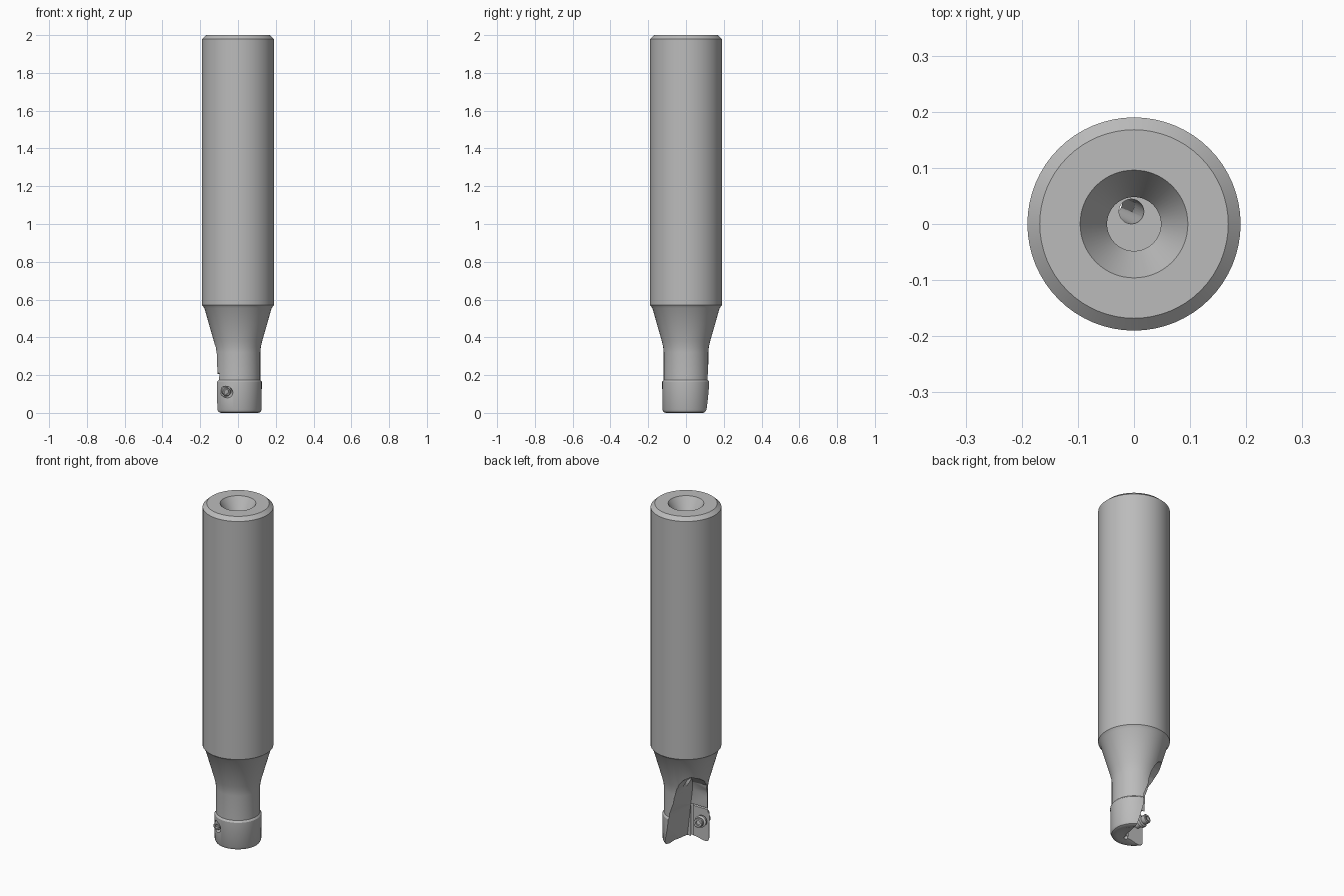
import bpy, bmesh, math
from mathutils import Vector

cube = bpy.data.objects.get("Cube")
if cube:
    bpy.data.objects.remove(cube, do_unlink=True)

steel = bpy.data.materials.new("grey steel")
steel.use_nodes = True
steel.diffuse_color = (0.5, 0.5, 0.5, 1)
steel.node_tree.nodes["Principled BSDF"].inputs["Base Color"].default_value = (0.5, 0.5, 0.5, 1)


def make_object(name, bm):
    bmesh.ops.recalc_face_normals(bm, faces=bm.faces)
    mesh = bpy.data.meshes.new(name)
    bm.to_mesh(mesh)
    bm.free()
    mesh.materials.append(steel)
    obj = bpy.data.objects.new(name, mesh)
    bpy.context.collection.objects.link(obj)
    return obj


def lathe(name, profile, segments=64):
    """Closed solid turned about z; the profile starts and ends on the axis."""
    bm = bmesh.new()
    rings = []
    for r, z in profile:
        if r == 0:
            rings.append([bm.verts.new((0, 0, z))] * segments)
        else:
            rings.append([bm.verts.new((r * math.cos(t), r * math.sin(t), z))
                          for t in (math.tau * i / segments for i in range(segments))])
    for low, high in zip(rings, rings[1:]):
        for i in range(segments):
            j = (i + 1) % segments
            corners = list(dict.fromkeys((low[i], low[j], high[j], high[i])))
            bm.faces.new(corners)
    return make_object(name, bm)


def turned_between(name, start, end, profile, segments=32):
    """Turned part whose profile heights run from start towards end."""
    obj = lathe(name, profile, segments)
    start, end = Vector(start), Vector(end)
    turn = (end - start).to_track_quat("Z", "Y").to_matrix().to_4x4()
    obj.data.transform(turn)
    obj.data.transform(turn.Translation(start))
    return obj


def rod(name, start, end, r):
    length = (Vector(end) - Vector(start)).length
    return turned_between(name, start, end, [(0, 0), (r, 0), (r, length), (0, length)])


def loft(name, sections):
    """Solid through stacked polygons given as (z, points)."""
    bm = bmesh.new()
    rings = [[bm.verts.new((x, y, z)) for x, y in pts] for z, pts in sections]
    for low, high in zip(rings, rings[1:]):
        for i in range(len(low)):
            j = (i + 1) % len(low)
            bm.faces.new((low[i], low[j], high[j], high[i]))
    bm.faces.new(rings[0])
    bm.faces.new(rings[-1])
    bmesh.ops.triangulate(bm, faces=bm.faces)
    return make_object(name, bm)


def cut(target, cutter):
    cutter.hide_render = True
    mod = target.modifiers.new("cut", "BOOLEAN")
    mod.operation = "DIFFERENCE"
    mod.solver = "EXACT"
    mod.object = cutter
    bpy.context.view_layer.objects.active = target
    bpy.ops.object.modifier_apply(modifier=mod.name)
    bpy.data.objects.remove(cutter, do_unlink=True)


def smooth(obj):
    bpy.ops.object.select_all(action="DESELECT")
    obj.select_set(True)
    bpy.context.view_layer.objects.active = obj
    bpy.ops.object.shade_smooth_by_angle(angle=math.radians(30))


# Shank, taper, neck, rounded head and centre bore in one turned profile
holder = lathe("tool_holder", [
    (0, 0.015), (0.06, 0.012), (0.09, 0), (0.108, 0), (0.119, 0.005), (0.125, 0.018),
    (0.126, 0.165), (0.123, 0.17), (0.118, 0.175), (0.118, 0.32), (0.121, 0.35),
    (0.128, 0.38), (0.178, 0.555), (0.19, 0.57), (0.19, 1.98), (0.168, 2.0),
    (0.096, 2.0), (0.048, 1.92), (0.048, 0.75), (0, 0.75)])

# Chip flute: an open corner that runs out through the taper
flute = [
    (-0.05, (0.03, -0.045), (0.11, 0.2), -0.045),
    (0.2, (0.0, -0.045), (0.04, 0.2), -0.045),
    (0.3, (-0.015, -0.04), (0.0, 0.2), -0.045),
    (0.35, (-0.03, -0.02), (-0.015, 0.2), -0.04),
    (0.39, (-0.05, 0.02), (-0.035, 0.2), -0.015),
    (0.42, (-0.07, 0.06), (-0.06, 0.2), 0.03),
    (0.44, (-0.1, 0.1), (-0.1, 0.2), 0.09)]
cut(holder, loft("flute_cutter", [
    (z, [corner, wall, (-0.3, 0.3), (-0.3, side)]) for z, corner, wall, side in flute]))

# Insert seat recess with relief grooves along its inner and upper edges
seat = [(-0.2, -0.06), (0.0, -0.06), (0.0, -0.02), (-0.2, -0.02)]
cut(holder, loft("seat_cutter", [(-0.05, seat), (0.2, seat)]))
cut(holder, rod("corner_relief_cutter", (0.005, -0.058, -0.05), (0.005, -0.058, 0.215), 0.012))
cut(holder, rod("upper_relief_cutter", (-0.2, -0.055, 0.2), (0.005, -0.055, 0.2), 0.012))

# Coolant channel from the bore floor into the flute
cut(holder, rod("coolant_cutter", (0.0, 0.02, 0.8), (-0.05, 0.045, 0.25), 0.022))

# Clamp screw hole through the front wall
front_end, back_end = Vector((-0.06, -0.112, 0.11)), Vector((-0.085, 0.012, 0.132))
axis = (back_end - front_end).normalized()
cut(holder, rod("screw_hole_cutter", front_end - axis * 0.05, front_end + axis * 0.03, 0.03))
smooth(holder)

# Clamp screw with a flange, a crowned head and a socket
length = (back_end - front_end).length
screw = turned_between("clamp_screw", front_end, back_end, [
    (0, 0.012), (0.012, 0.012), (0.012, 0), (0.019, 0), (0.022, 0.004),
    (0.022, length - 0.055), (0.033, length - 0.05), (0.033, length - 0.035),
    (0.022, length - 0.03), (0.026, length - 0.02), (0.026, length - 0.004),
    (0.022, length), (0.013, length), (0.013, length - 0.015), (0, length - 0.015)])
smooth(screw)
